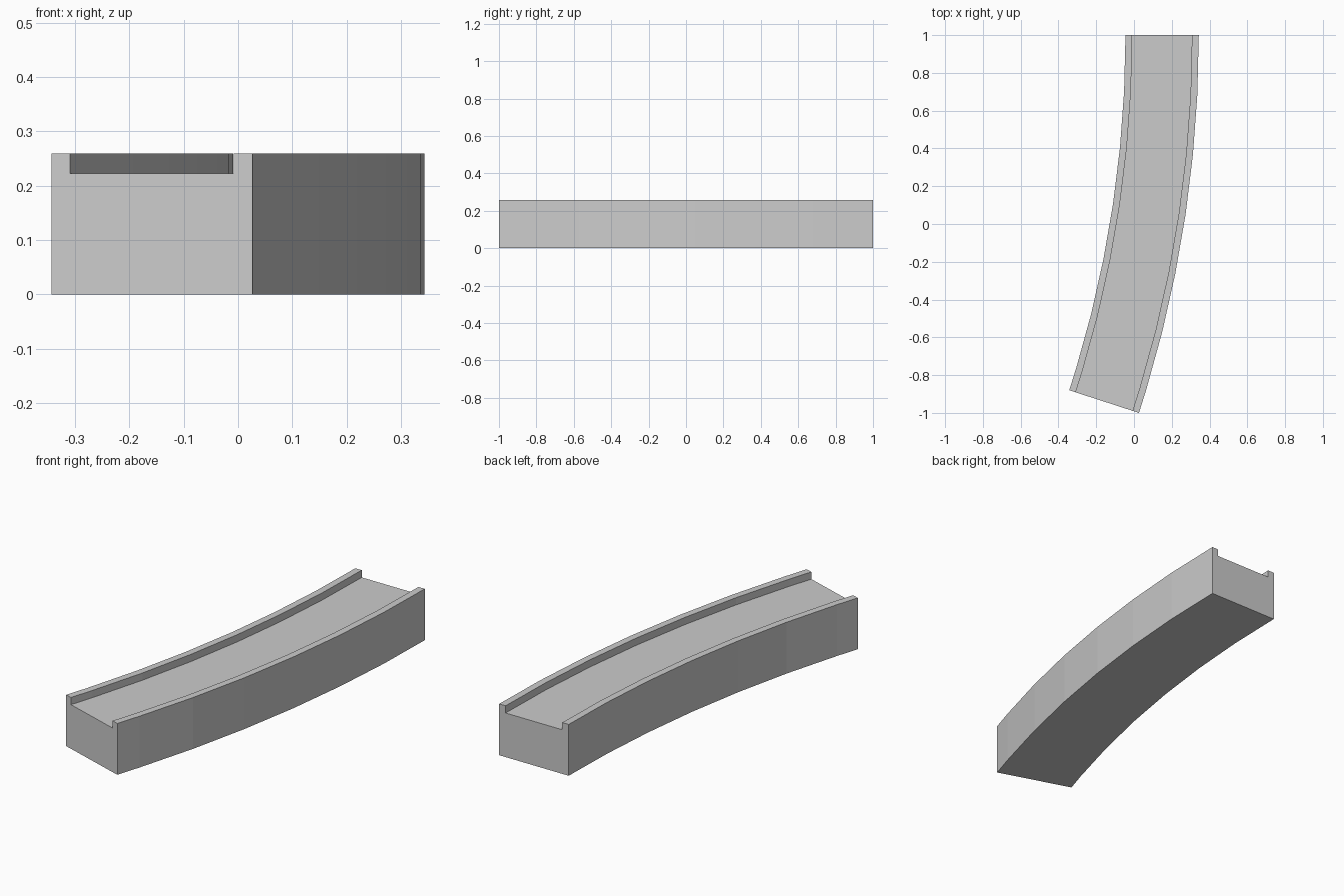
import bpy, bmesh, math

cube = bpy.data.objects.get("Cube")
if cube:
    bpy.data.objects.remove(cube, do_unlink=True)

# One plain grey for the whole piece
grey = bpy.data.materials.new("light_grey")
grey.use_nodes = True
colour = (0.6, 0.6, 0.6, 1)
grey.diffuse_color = colour
grey.node_tree.nodes["Principled BSDF"].inputs["Base Color"].default_value = colour

# Main dimensions
SWEEP, STEP = math.radians(18), math.radians(360 / 128)
OUTER = 2 / math.sin(SWEEP)
WIDTH, RAIL = 0.388, 0.0358
HEIGHT, FLOOR = 0.259, 0.2225
INNER = OUTER - WIDTH
CENTRE_X = 0.343 - OUTER

# Cross-section: solid block with a raised lip along each side
profile = [(INNER, 0), (OUTER, 0), (OUTER, HEIGHT), (OUTER - RAIL, HEIGHT),
           (OUTER - RAIL, FLOOR), (INNER + RAIL, FLOOR),
           (INNER + RAIL, HEIGHT), (INNER, HEIGHT)]

# Full steps round the bend, with a short last one
angles = [i * STEP for i in range(math.ceil(SWEEP / STEP))] + [SWEEP]

bm = bmesh.new()
rings = [[bm.verts.new((CENTRE_X + r * math.cos(a), 1 - r * math.sin(a), z))
          for r, z in profile] for a in angles]
for near, far in zip(rings, rings[1:]):
    for i in range(len(profile)):
        j = (i + 1) % len(profile)
        bm.faces.new((near[i], near[j], far[j], far[i]))
# End caps
bm.faces.new(rings[0])
bm.faces.new(rings[-1])
bmesh.ops.recalc_face_normals(bm, faces=bm.faces)

mesh = bpy.data.meshes.new("curved_track")
bm.to_mesh(mesh)
bm.free()
mesh.materials.append(grey)
track = bpy.data.objects.new("curved_track", mesh)
bpy.context.collection.objects.link(track)
